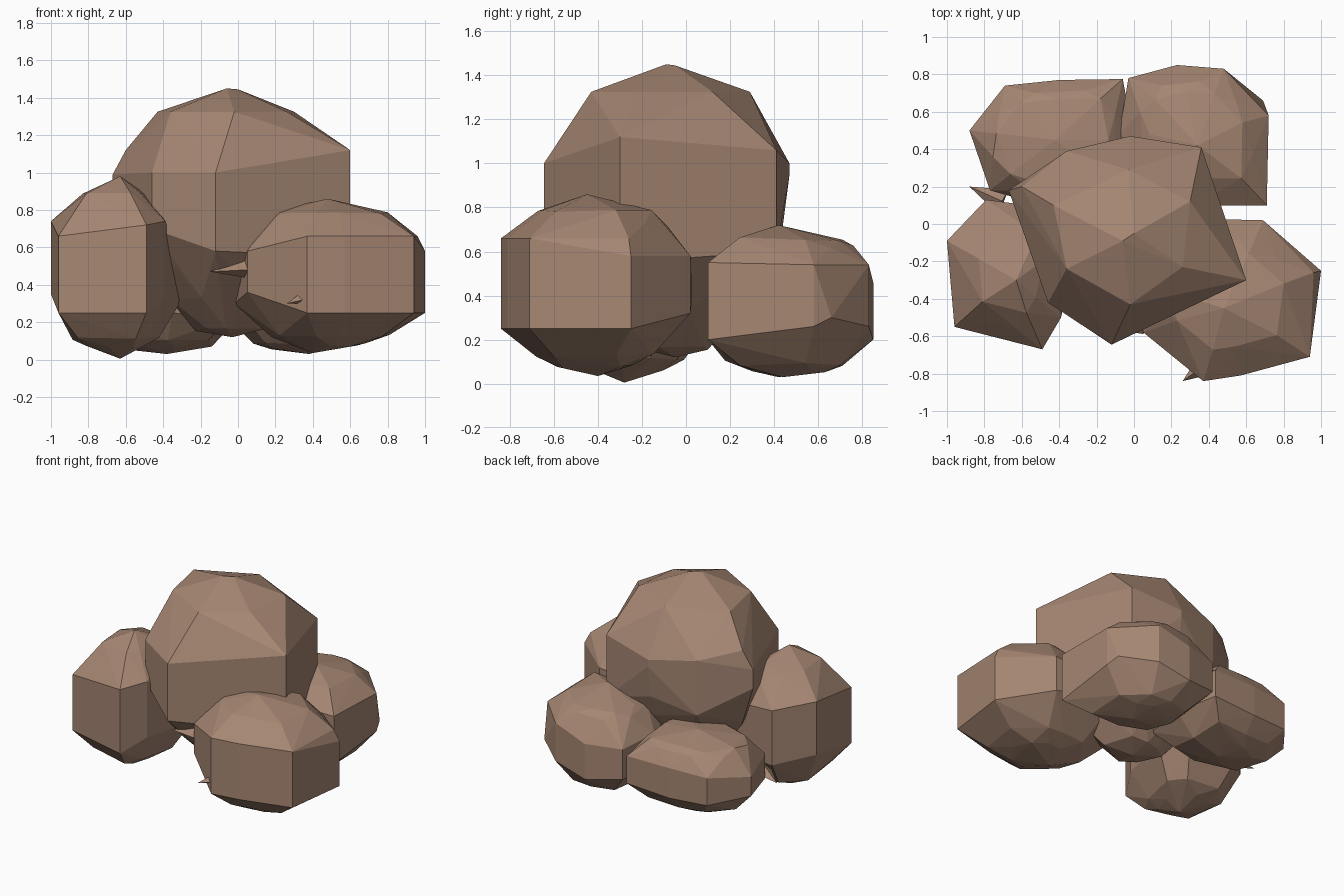
import bpy, bmesh, random
from mathutils import Vector

random.seed(4)
stone = bpy.data.materials.new("brown_stone")
stone.diffuse_color = (0.38, 0.24, 0.17, 1)


def finish(name, points):
    """Faceted convex stone around a set of points."""
    bm = bmesh.new()
    for p in points:
        bm.verts.new(p)
    bmesh.ops.convex_hull(bm, input=bm.verts[:])
    loose = [v for v in bm.verts if not v.link_faces]
    bmesh.ops.delete(bm, geom=loose, context='VERTS')
    bmesh.ops.recalc_face_normals(bm, faces=bm.faces[:])
    mesh = bpy.data.meshes.new(name)
    bm.to_mesh(mesh)
    bm.free()
    mesh.materials.append(stone)
    obj = bpy.data.objects.new(name, mesh)
    bpy.context.collection.objects.link(obj)
    return obj


def boulder(name, girdle, centre, layers, ends):
    """girdle: (x, y, low z, high z) corners of the upright sides;
    layers: (z, scale, offset) rings, offset 1 uses the middles of the sides;
    ends: single points such as the apex and base."""
    pts = list(ends)
    for x, y, lo, hi in girdle:
        pts += [(x, y, lo), (x, y, hi)]
    c = Vector(centre)
    n = len(girdle)
    for z, s, offset in layers:
        for i in range(n):
            a = Vector(girdle[i][:2])
            b = Vector(girdle[(i + 1) % n][:2])
            p = c + ((a + b) / 2 if offset else a) * s - c * s
            pts.append((p.x, p.y, z + random.uniform(-0.01, 0.01)))
    return finish(name, pts)


# Tall central boulder with a six-sided cap
cap = [(-0.43, 0.1), (-0.36, -0.24), (-0.02, -0.43), (0.26, -0.23), (0.3, 0.12), (-0.03, 0.29)]
boulder("central_boulder",
        [(-0.02, 0.47, 0.95, 1.0), (0.36, 0.41, 0.6, 1.06), (0.6, -0.3, 0.55, 1.12),
         (-0.12, -0.645, 0.58, 1.0), (-0.46, -0.42, 0.7, 1.0),
         (-0.67, 0.18, 0.85, 0.99), (-0.36, 0.39, 0.65, 1.05)],
        (-0.04, -0.06),
        [(0.56, 0.82, 0), (0.33, 0.62, 1), (0.16, 0.3, 0)],
        [(x, y, 1.325) for x, y in cap]
        + [(-0.06, -0.09, 1.45), (0.0, -0.05, 1.445), (-0.02, 0.44, 0.72),
           (-0.6, 0.2, 1.12), (-0.03, -0.05, 0.12)])

# Front left boulder
boulder("front_left_boulder",
        [(-1.0, -0.09, 0.35, 0.74), (-0.96, -0.55, 0.25, 0.66), (-0.49, -0.67, 0.25, 0.72),
         (-0.39, -0.5, 0.33, 0.74), (-0.3, -0.1, 0.32, 0.5), (-0.42, 0.08, 0.3, 0.66),
         (-0.79, 0.13, 0.3, 0.7)],
        (-0.66, -0.28),
        [(0.885, 0.5, 0), (0.8, 0.76, 1), (0.11, 0.66, 0), (0.07, 0.46, 1)],
        [(-0.63, -0.3, 0.98), (-0.4, -0.05, 0.74), (-0.63, -0.28, 0.005)])

# Front right boulder
boulder("front_right_boulder",
        [(1.0, -0.25, 0.25, 0.58), (0.94, -0.71, 0.25, 0.66), (0.57, -0.81, 0.25, 0.66),
         (0.37, -0.84, 0.25, 0.66), (0.05, -0.58, 0.36, 0.58), (-0.02, -0.32, 0.3, 0.42),
         (0.04, -0.22, 0.35, 0.6), (0.2, 0.0, 0.38, 0.52), (0.48, 0.025, 0.36, 0.56),
         (0.69, 0.02, 0.32, 0.58)],
        (0.5, -0.42),
        [(0.785, 0.6, 0), (0.72, 0.76, 1), (0.13, 0.62, 0), (0.08, 0.4, 1)],
        [(0.48, -0.45, 0.86), (0.96, -0.26, 0.66), (0.4, -0.4, 0.035)])

# Back right boulder
boulder("back_right_boulder",
        [(-0.03, 0.78, 0.24, 0.46), (0.23, 0.85, 0.2, 0.46), (0.48, 0.83, 0.26, 0.54),
         (0.72, 0.58, 0.26, 0.54), (0.71, 0.1, 0.2, 0.55), (0.33, 0.1, 0.22, 0.55),
         (0.02, 0.2, 0.25, 0.48), (-0.08, 0.48, 0.25, 0.48)],
        (0.35, 0.48),
        [(0.655, 0.62, 0), (0.62, 0.78, 1), (0.09, 0.62, 0), (0.06, 0.42, 1)],
        [(0.34, 0.42, 0.72), (0.69, 0.66, 0.3), (0.38, 0.44, 0.03)])

# Low, broad back left boulder
boulder("back_left_boulder",
        [(-0.88, 0.5, 0.24, 0.38), (-0.69, 0.74, 0.21, 0.41), (-0.4, 0.77, 0.2, 0.42),
         (-0.06, 0.775, 0.22, 0.42), (0.0, 0.45, 0.22, 0.42), (-0.04, 0.13, 0.22, 0.42),
         (-0.35, 0.06, 0.25, 0.42), (-0.77, 0.18, 0.22, 0.4)],
        (-0.43, 0.45),
        [(0.55, 0.68, 0), (0.52, 0.82, 1), (0.1, 0.7, 0), (0.06, 0.42, 1)],
        [(-0.42, 0.45, 0.59), (-0.38, 0.42, 0.03), (-0.14, 0.45, 0.07)])

# Small splinters jutting from cracks: foot position, tip position, width
splinters = [
    ((0.04, -0.52, 0.48), (-0.15, -0.55, 0.47), 0.07),
    ((-0.7, 0.12, 0.24), (-0.88, 0.2, 0.22), 0.07),
    ((-0.5, -0.12, 0.82), (-0.6, -0.2, 0.84), 0.07),
    ((0.4, -0.74, 0.34), (0.26, -0.84, 0.3), 0.07),
]
for i, (foot, tip, w) in enumerate(splinters):
    foot, tip = Vector(foot), Vector(tip)
    axis = (tip - foot).normalized()
    side = axis.cross(Vector((0, 0, 1))).normalized()
    up = side.cross(axis)
    finish("splinter_%d" % (i + 1),
           [tip, foot + side * w, foot - side * w, foot + up * w * 0.8, foot - up * w * 0.6])
